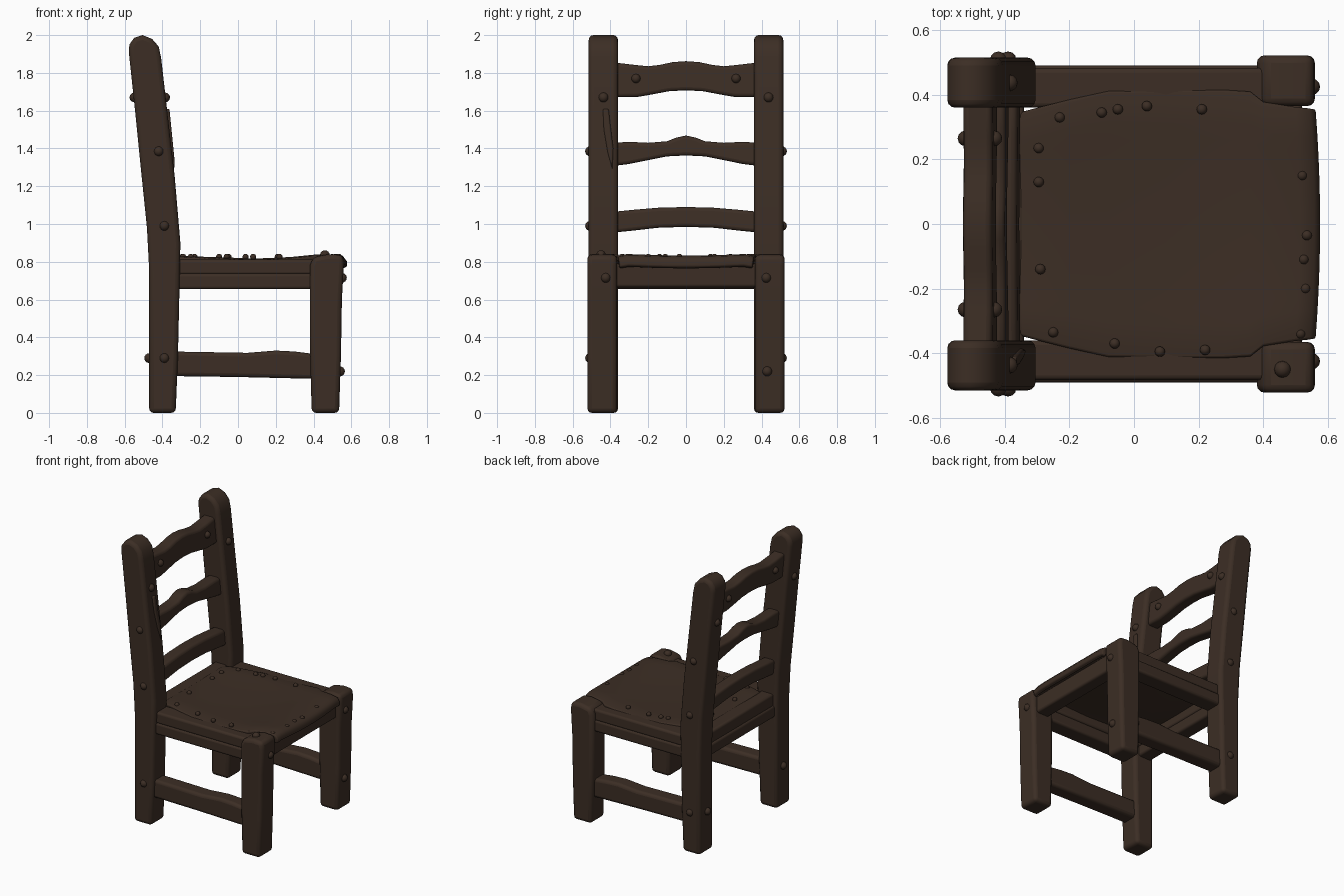
import bpy, bmesh, math
from mathutils import Vector

if "Cube" in bpy.data.objects:
    bpy.data.objects.remove(bpy.data.objects["Cube"])

wood = bpy.data.materials.new("dark brown wood")
wood.diffuse_color = (0.045, 0.027, 0.018, 1)
wood.use_nodes = True
wood.node_tree.nodes["Principled BSDF"].inputs["Base Color"].default_value = wood.diffuse_color


def finish(name, bm, bevel=0.0):
    bmesh.ops.recalc_face_normals(bm, faces=bm.faces)
    me = bpy.data.meshes.new(name)
    bm.to_mesh(me)
    bm.free()
    ob = bpy.data.objects.new(name, me)
    bpy.context.collection.objects.link(ob)
    me.materials.append(wood)
    if bevel:
        m = ob.modifiers.new("rounded edges", 'BEVEL')
        m.width, m.segments = bevel, 3
        m.limit_method, m.angle_limit = 'ANGLE', math.radians(50)
    for p in me.polygons:
        p.use_smooth = True
    bpy.ops.object.select_all(action='DESELECT')
    ob.select_set(True)
    bpy.context.view_layer.objects.active = ob
    bpy.ops.object.shade_smooth_by_angle(angle=math.radians(45))
    return ob


def slab(name, pts, axis, lo, hi, bevel=0.02, lean=None):
    """Extrude an outline (a, z) along x or y; lean shifts x by height."""
    bm = bmesh.new()
    rings = []
    for d in (lo, hi):
        ring = []
        for a, z in pts:
            x, y = (a, d) if axis == 'Y' else (d, a)
            ring.append(bm.verts.new((x + (lean(z) if lean else 0), y, z)))
        rings.append(ring)
    n = len(pts)
    for i in range(n):
        j = (i + 1) % n
        bm.faces.new((rings[0][i], rings[0][j], rings[1][j], rings[1][i]))
    bm.faces.new(rings[0])
    bm.faces.new(rings[1])
    return finish(name, bm, bevel)


def peg(name, pos, r=0.026):
    bm = bmesh.new()
    bmesh.ops.create_uvsphere(bm, u_segments=12, v_segments=8, radius=r)
    bmesh.ops.translate(bm, verts=bm.verts, vec=pos)
    finish(name, bm)


def post_centre(z):
    return -0.39 if z < 0.9 else -0.39 - 0.10 * (z - 0.9) / 1.0


def rect(a0, a1, z0, z1):
    return [(a0, z0), (a1, z0), (a1, z1), (a0, z1)]


# leaning back posts, front legs, side rails and stretchers
post = [(-0.47, 0), (-0.33, 0), (-0.318, 0.3), (-0.31, 0.65), (-0.305, 0.9), (-0.335, 1.25),
        (-0.375, 1.6), (-0.407, 1.88), (-0.42, 1.94), (-0.455, 1.98), (-0.505, 2.0),
        (-0.55, 1.985), (-0.575, 1.95), (-0.578, 1.91), (-0.545, 1.6), (-0.515, 1.3),
        (-0.482, 0.98), (-0.47, 0.75)]
leg = [(0.39, 0), (0.535, 0), (0.545, 0.3), (0.55, 0.6), (0.56, 0.78), (0.555, 0.835),
       (0.48, 0.84), (0.40, 0.825), (0.38, 0.78), (0.38, 0.4)]
stretcher = [(-0.36, 0.195), (0, 0.19), (0.42, 0.18), (0.42, 0.31), (0.3, 0.325),
             (0.2, 0.33), (0.05, 0.318), (-0.36, 0.325)]
for s, side in ((-1, "left"), (1, "right")):
    slab("back_post_" + side, post, 'Y', s * 0.36, s * 0.515, 0.024)
    slab("front_leg_" + side, leg, 'Y', s * 0.365, s * 0.522, 0.024)
    slab("stretcher_" + side, stretcher, 'Y', s * 0.38, s * 0.49)
    slab("side_rail_" + side, rect(-0.36, 0.42, 0.655, 0.738), 'Y', s * 0.37, s * 0.49, 0.015)
    slab("upper_side_rail_" + side, rect(-0.36, 0.42, 0.73, 0.812), 'Y', s * 0.36, s * 0.483, 0.015)

# front and back rails below the seat
slab("front_rail", rect(-0.4, 0.4, 0.665, 0.79), 'X', 0.42, 0.52, 0.015)
slab("back_rail", rect(-0.4, 0.4, 0.655, 0.738), 'X', -0.45, -0.345, 0.015)
slab("upper_back_rail", rect(-0.4, 0.4, 0.73, 0.82), 'X', -0.44, -0.34, 0.015)


# shaped ladder slats: half outlines (y, z) mirrored across the middle
def slat(name, low, high):
    lower = [(-y, z) for y, z in reversed(low)] + low[1:]
    upper = list(reversed(high)) + [(-y, z) for y, z in high[1:]]
    slab(name, lower + upper, 'X', -0.045, 0.045, 0.018, post_centre)


slat("top_slat",
     [(0, 1.708), (0.09, 1.703), (0.18, 1.686), (0.26, 1.672), (0.38, 1.672)],
     [(0, 1.862), (0.07, 1.857), (0.14, 1.842), (0.2, 1.835), (0.27, 1.842), (0.38, 1.855)])
slat("middle_slat",
     [(0, 1.363), (0.1, 1.358), (0.2, 1.338), (0.3, 1.318), (0.38, 1.308)],
     [(0, 1.468), (0.05, 1.458), (0.1, 1.438), (0.2, 1.43), (0.3, 1.435), (0.38, 1.43)])
slat("bottom_slat",
     [(0, 0.985), (0.15, 0.98), (0.28, 0.965), (0.38, 0.955)],
     [(0, 1.09), (0.15, 1.086), (0.28, 1.075), (0.38, 1.065)])

# sagging leather seat: stations of x, half width, height
stations = [(-0.355, .345, .83), (-0.28, .365, .835), (-0.2, .385, .832), (-0.08, .412, .828),
            (0.1, .415, .822), (0.28, .415, .83), (0.36, .41, .838), (0.40, .378, .842),
            (0.5, .362, .845), (0.545, .358, .838), (0.562, .355, .815), (0.562, .35, .785)]
N = 16
bm = bmesh.new()
grid = []
for x, w, z in stations:
    row = []
    for i in range(N + 1):
        v = 2 * i / N - 1
        bulge = 1 - v * v
        row.append(bm.verts.new((x + (0.014 * bulge if x > 0.45 else 0), v * w,
                                 z - 0.012 * bulge - 0.012 * max(0, abs(v) - 0.85) / 0.15)))
    grid.append(row)
for a, b in zip(grid, grid[1:]):
    for i in range(N):
        bm.faces.new((a[i], b[i], b[i + 1], a[i + 1]))
bmesh.ops.recalc_face_normals(bm, faces=bm.faces)
thick = bmesh.ops.extrude_face_region(bm, geom=bm.faces[:])
new = [v for v in thick["geom"] if isinstance(v, bmesh.types.BMVert)]
for v in new:
    v.co += Vector((-0.025 if v.co.x > 0.53 else 0, 0, -0.03 if v.co.z > 0.79 else -0.01))
seat = finish("seat", bm, 0.007)

# nail heads round the seat edge
nails = [(-0.295, .235), (-0.295, .13), (-0.29, -.14), (-0.23, .33), (-0.10, .345), (-0.05, .355),
         (0.04, .365), (0.21, .355), (0.52, .15), (0.535, -.035), (0.525, -.11), (0.53, -.2),
         (0.515, -.34), (0.22, -.39), (0.08, -.395), (-0.06, -.37), (-0.25, -.335)]
for x, y in nails:
    peg("seat_nail", (x, y, 0.826), 0.016)

# wooden pegs at the joints
for s in (-1, 1):
    for x, z in ((-0.42, 1.385), (-0.39, 0.99), (-0.39, 0.29)):
        peg("side_peg", (x, s * 0.508, z))
    for x in (-0.548, -0.386):
        peg("post_peg", (x, s * 0.437, 1.67))
    for x in (-0.522, -0.432):
        peg("slat_peg", (x, s * 0.265, 1.77), 0.024)
    peg("back_foot_peg", (-0.47, s * 0.43, 0.29))
    peg("leg_peg", (0.55, s * 0.425, 0.715))
peg("low_leg_peg", (0.54, 0.43, 0.22))
peg("leg_top_peg", (0.46, -0.45, 0.835))

# raised splinter on one back post
splinter = [(-0.44, 1.61), (-0.435, 1.5), (-0.415, 1.38), (-0.39, 1.29), (-0.385, 1.4),
            (-0.40, 1.52), (-0.41, 1.61)]
slab("splinter", splinter, 'X', 0.06, 0.098, 0.008, lambda z: -0.43 - 0.1 * (z - 1.3))
